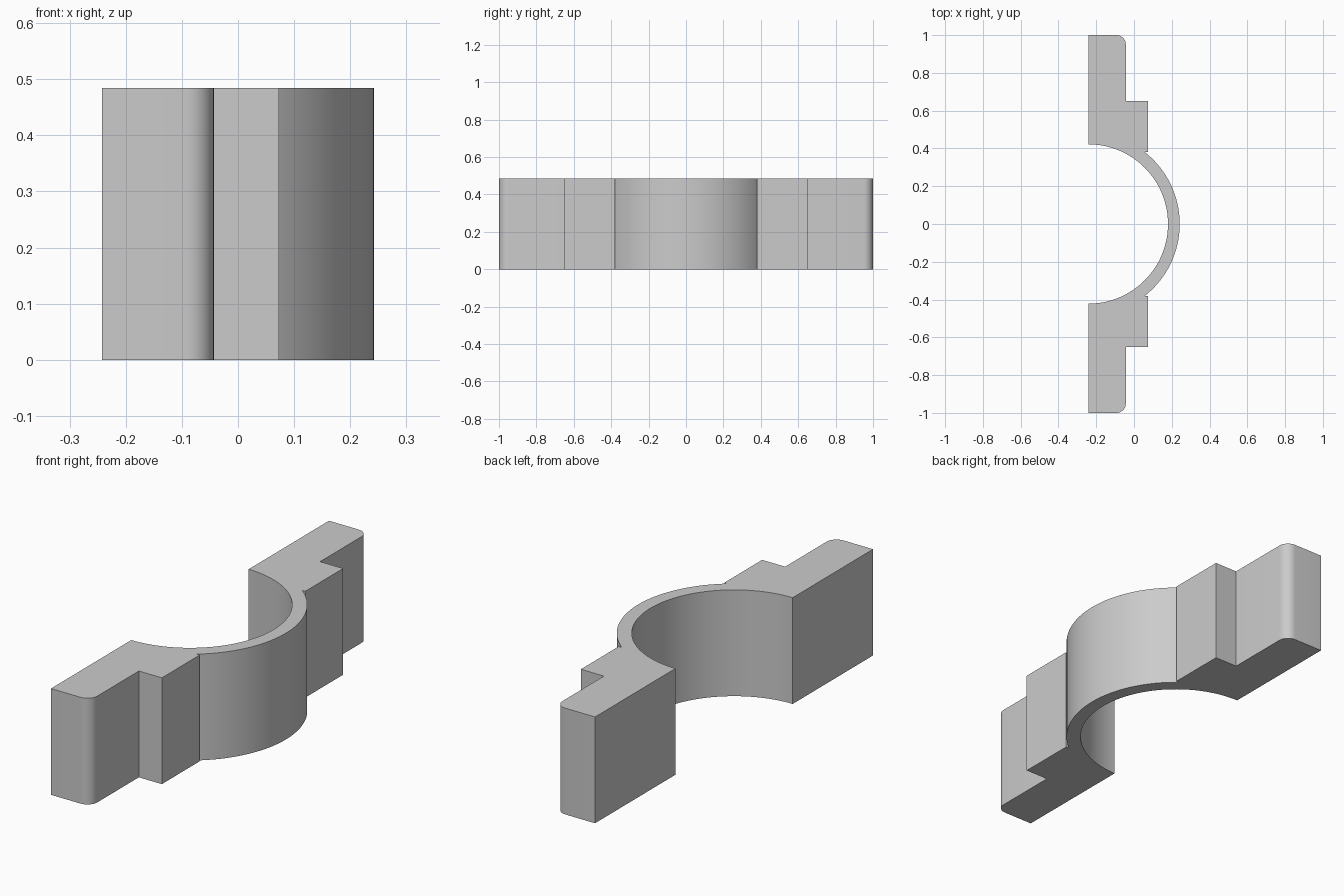
import bpy, bmesh
from math import sin, cos, pi, asin, radians

old = bpy.data.objects.get("Cube")
if old:
    bpy.data.objects.remove(old, do_unlink=True)

HEIGHT = 0.484
BACK = -0.242          # flat mating plane, also the bore centre
ARM, PAD = -0.043, 0.073
BORE, SHELL = 0.422, 0.484
STEP, NOTCH, FILLET = 0.652, 0.38, 0.05


def arc(cx, cy, r, start, end, steps):
    """Points along a circular arc, both ends included."""
    angles = [start + (end - start) * i / steps for i in range(steps + 1)]
    return [(cx + r * cos(a), cy + r * sin(a)) for a in angles]


# Outline of the right arm, from the shell to the flat back
side = [(PAD, NOTCH), (PAD, STEP), (ARM, STEP)]
side += arc(ARM - FILLET, 1 - FILLET, FILLET, 0, pi / 2, 8)
side += [(BACK, 1)]

# Whole outline: outer shell, one arm, bore, mirrored arm
sweep = asin(NOTCH / SHELL)
outline = arc(BACK, 0, SHELL, -sweep, sweep, 40)
outline += side
outline += arc(BACK, 0, BORE, pi / 2, -pi / 2, 64)
outline += [(x, -y) for x, y in reversed(side)]

# Extrude the outline to full height
bm = bmesh.new()
base = bm.faces.new([bm.verts.new((x, y, 0)) for x, y in outline])
result = bmesh.ops.extrude_face_region(bm, geom=[base], use_keep_orig=True)
top = [g for g in result["geom"] if isinstance(g, bmesh.types.BMVert)]
bmesh.ops.translate(bm, verts=top, vec=(0, 0, HEIGHT))
bmesh.ops.recalc_face_normals(bm, faces=bm.faces)
mesh = bpy.data.meshes.new("clamp_half")
bm.to_mesh(mesh)
bm.free()

clamp = bpy.data.objects.new("clamp_half", mesh)
bpy.context.collection.objects.link(clamp)

# Plain grey material
grey = bpy.data.materials.new("light_grey")
grey.use_nodes = True
colour = (0.6, 0.6, 0.6, 1)
grey.diffuse_color = colour
grey.node_tree.nodes["Principled BSDF"].inputs["Base Color"].default_value = colour
mesh.materials.append(grey)

# Smooth curves, sharp corners
bpy.ops.object.select_all(action='DESELECT')
clamp.select_set(True)
bpy.context.view_layer.objects.active = clamp
bpy.ops.object.shade_smooth_by_angle(angle=radians(30))
